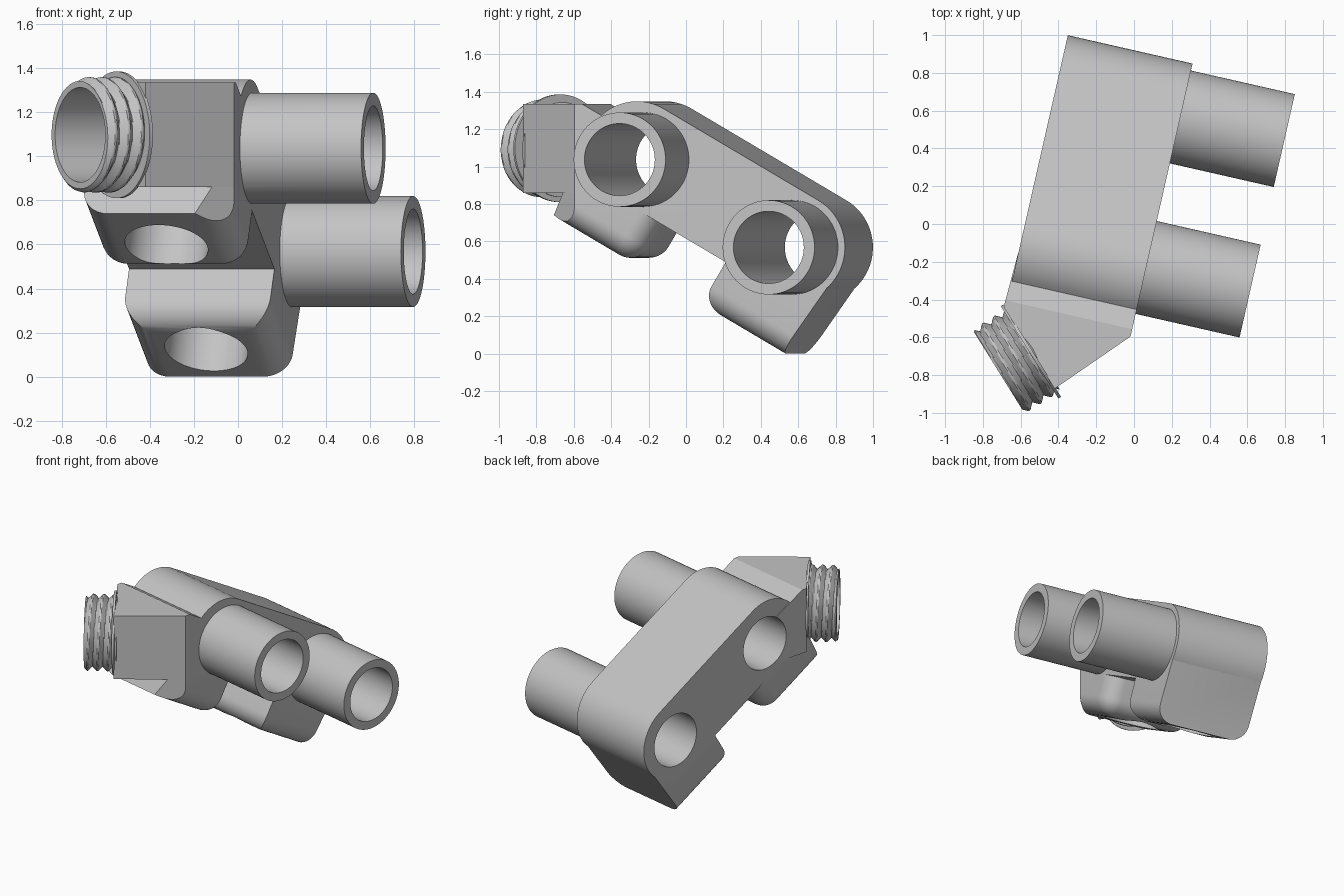
import bpy, bmesh
from math import radians, pi, cos, sin
from mathutils import Matrix, Vector

if "Cube" in bpy.data.objects:
    bpy.data.objects.remove(bpy.data.objects["Cube"])

grey = bpy.data.materials.new("plain grey")
grey.use_nodes = True
COLOR = (0.55, 0.55, 0.55, 1)
grey.diffuse_color = COLOR
grey.node_tree.nodes["Principled BSDF"].inputs["Base Color"].default_value = COLOR

# Frames: the body is turned about z, its arm slopes down 30 degrees to the back
TURN = Matrix.Rotation(radians(-12.8), 4, 'Z')
SLOPE = Matrix.Rotation(radians(-30), 4, 'X')
U0, U1, MID = -0.563, 0.114, -0.225
UPPER, LOWER = Vector((0, -0.21, 1.037)), Vector((0, 0.607, 0.568))
AT_UPPER = TURN @ Matrix.Translation(UPPER) @ SLOPE
AT_LOWER = TURN @ Matrix.Translation(LOWER) @ SLOPE
# Port frame: local z runs out along the threaded port
PORT_DIR = Vector((-0.85, -0.53, 0)).normalized()
PORT = Matrix.Translation((-0.543, -0.673, 1.098)) @ PORT_DIR.to_track_quat('Z', 'Y').to_matrix().to_4x4()


def finish(bm, name, matrix):
    bmesh.ops.transform(bm, matrix=matrix, verts=bm.verts)
    bmesh.ops.recalc_face_normals(bm, faces=bm.faces)
    mesh = bpy.data.meshes.new(name)
    bm.to_mesh(mesh)
    bm.free()
    mesh.materials.append(grey)
    obj = bpy.data.objects.new(name, mesh)
    bpy.context.collection.objects.link(obj)
    return obj


def extrude(points, direction):
    bm = bmesh.new()
    face = bm.faces.new([bm.verts.new(p) for p in points])
    out = bmesh.ops.extrude_face_region(bm, geom=[face], use_keep_orig=True)
    bmesh.ops.translate(bm, vec=direction, verts=[g for g in out["geom"] if isinstance(g, bmesh.types.BMVert)])
    return bm


def slab(profile):
    return extrude([(U0, y, z) for y, z in profile], (U1 - U0, 0, 0))


def cylinder(name, radius, start, end, matrix):
    bm = bmesh.new()
    bmesh.ops.create_cone(bm, cap_ends=True, segments=72, radius1=radius, radius2=radius,
                          depth=end - start, matrix=Matrix.Translation((0, 0, (start + end) / 2)))
    return finish(bm, name, matrix)


def keep_below(bm, point, normal):
    geom = bm.verts[:] + bm.edges[:] + bm.faces[:]
    out = bmesh.ops.bisect_plane(bm, geom=geom, plane_co=point, plane_no=normal, clear_outer=True)
    bmesh.ops.holes_fill(bm, edges=[e for e in out["geom_cut"] if isinstance(e, bmesh.types.BMEdge)])


def combine(target, other, operation):
    mod = target.modifiers.new(operation.lower(), 'BOOLEAN')
    mod.operation, mod.object, mod.solver = operation, other, 'EXACT'
    bpy.context.view_layer.update()
    mesh = bpy.data.meshes.new_from_object(target.evaluated_get(bpy.context.evaluated_depsgraph_get()))
    target.modifiers.clear()
    target.data = mesh
    bpy.data.objects.remove(other)


# Sloping arm with rounded ends and a flat underside
R, SPAN = 0.29, 0.982
profile = []
for centre, first in ((-SPAN, 90), (0, 270)):
    for i in range(33):
        a = radians(first + i * 180 / 32)
        p = (centre + R * cos(a), max(R * sin(a), -0.25))
        if not profile or (Vector(p) - Vector(profile[-1])).length > 1e-4:
            profile.append(p)
body = finish(slab(profile), "mount_body", AT_LOWER)


# Clamp feet: one sharp lower edge, the others rounded
def foot(name, top, bottom, depth, sharp, matrix, round_uprights):
    bm = slab([(top[0], 0.03), (top[1], 0.03), (bottom[1], depth), (bottom[0], depth)])
    edges = []
    for e in bm.edges:
        a, b = (v.co for v in e.verts)
        m = (a + b) / 2
        low = max(a.z, b.z) < depth + 0.01
        on_sharp = abs(m.y - sharp) < 0.01
        upright = abs(a.z - b.z) > 0.1 and (m.y - sharp) * (0.1 if sharp < 0 else -0.1) > 0.02
        if (low and not on_sharp) or (upright and round_uprights):
            edges.append(e)
    bmesh.ops.bevel(bm, geom=edges, offset=0.12, segments=10, profile=0.5, affect='EDGES', clamp_overlap=True)
    return finish(bm, name, matrix)


front_foot = foot("front_foot", (-0.322, 0.25), (-0.304, 0.24), -0.518, -0.304, AT_UPPER, True)
rear_foot = foot("rear_foot", (-0.27, 0.286), (-0.28, 0.232), -0.522, 0.232, AT_LOWER, False)

# The port block's slanted side also trims the front foot
side_normal = Vector((-PORT_DIR.y, PORT_DIR.x, 0)).normalized()
corner = TURN @ Vector((U1, -0.585, 0))
trim = bmesh.new()
trim.from_mesh(front_foot.data)
keep_below(trim, corner, side_normal)
bmesh.ops.recalc_face_normals(trim, faces=trim.faces)
trim.to_mesh(front_foot.data)
trim.free()

# Port block with a sloping rear top
back_left, back_right = (TURN @ Vector((u, -0.25, 0)) for u in (U0, U1))
plan = [corner, Vector((-0.42, -0.872, 0)), Vector((-0.69, -0.44, 0)), back_left, back_right]
bm = extrude([(p.x, p.y, 0.86) for p in plan], (0, 0, 0.475))
keep_below(bm, TURN @ Vector((0, -0.545, 1.335)), TURN.to_3x3() @ Vector((0, 0.5, 0.866)))
port_block = finish(bm, "port_block", Matrix())

for part in (front_foot, rear_foot, port_block):
    combine(body, part, 'UNION')

# Two side tubes, bored right through the arm
for centre in (UPPER, LOWER):
    axis = TURN @ Matrix.Translation(centre) @ Matrix.Rotation(pi / 2, 4, 'Y')
    combine(body, cylinder("side_tube", 0.252, 0, 0.678, axis), 'UNION')
    combine(body, cylinder("bore", 0.193, -1, 1, axis), 'DIFFERENCE')

# Screw holes in the feet
for frame in (AT_UPPER, AT_LOWER):
    combine(body, cylinder("screw_hole", 0.19, -0.7, -0.25, frame @ Matrix.Translation((MID, -0.01, 0))), 'DIFFERENCE')

# Threaded port: helical ridges on a sleeve, with a collar at its base
LENGTH, PITCH, ROWS, SEGS = 0.205, 0.07, 48, 72
bm = bmesh.new()
rings = []
for i in range(ROWS + 1):
    h = -0.02 + (LENGTH + 0.02) * i / ROWS
    ring = []
    for j in range(SEGS):
        a = 2 * pi * j / SEGS
        ridge = 1 - abs(2 * ((h / PITCH + j / SEGS) % 1) - 1)
        r = min(0.232 + 0.03 * min(1, 1.2 * ridge), 0.245 + (LENGTH - h))
        ring.append(bm.verts.new((r * cos(a), r * sin(a), h)))
    rings.append(ring)
for low, high in zip(rings, rings[1:]):
    for j in range(SEGS):
        k = (j + 1) % SEGS
        bm.faces.new((low[j], low[k], high[k], high[j]))
bm.faces.new(rings[0])
bm.faces.new(rings[-1])
thread = finish(bm, "threaded_port", PORT)
collar = cylinder("port_collar", 0.288, -0.005, 0.012, PORT)
for part in (body, thread, collar):
    combine(part, cylinder("port_hole", 0.215, -0.3, 0.4, PORT), 'DIFFERENCE')

# Smooth the curved surfaces, keep the edges sharp
bpy.ops.object.select_all(action='DESELECT')
for obj in (body, thread, collar):
    obj.select_set(True)
bpy.context.view_layer.objects.active = body
bpy.ops.object.shade_smooth_by_angle(angle=radians(25))
